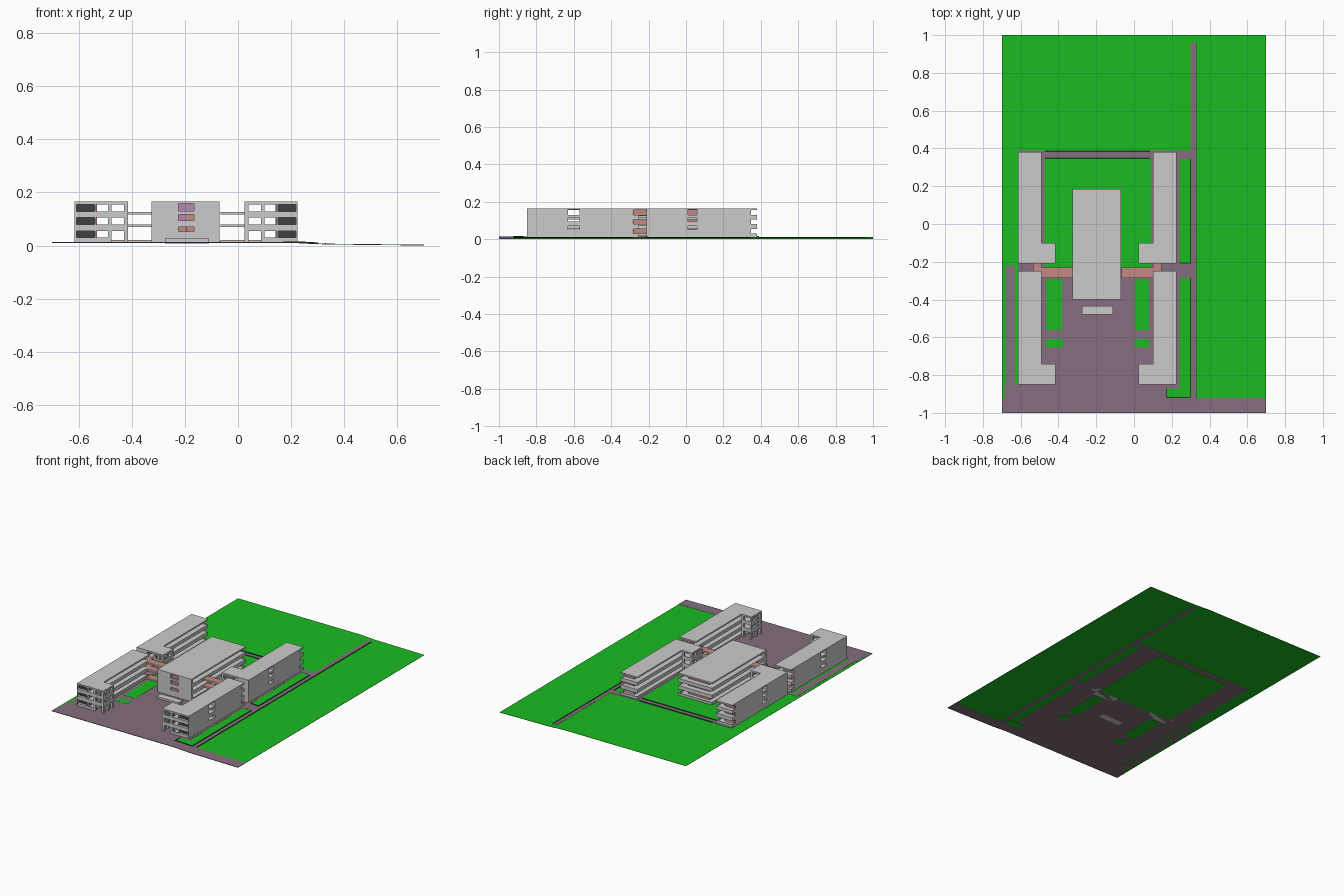
import bpy, bmesh

if "Cube" in bpy.data.objects:
    bpy.data.objects.remove(bpy.data.objects["Cube"])

AXIS = -0.39            # mirrored x = AXIS - x (the complex is symmetric about x = -0.195)


def material(name, rgb):
    m = bpy.data.materials.new(name)
    m.diffuse_color = (*rgb, 1)
    m.use_nodes = True
    m.node_tree.nodes["Principled BSDF"].inputs["Base Color"].default_value = m.diffuse_color
    return m


GREEN = material("grass", (0.01, 0.5, 0.015))
DARK_GREEN = material("hedge", (0.01, 0.06, 0.015))
PAVING = material("paving", (0.24, 0.155, 0.21))
SALMON = material("salmon_wall", (0.55, 0.25, 0.22))
PURPLE = material("purple_panel", (0.45, 0.25, 0.42))
DARK = material("dark_window", (0.05, 0.05, 0.05))


def hull(bm, x0, x1, y0, y1, zl, zr):
    """Six-sided block; zl and zr are (bottom, top) at its left and right ends."""
    v = [bm.verts.new((x, y, z)) for x, zz in ((x0, zl), (x1, zr)) for y in (y0, y1) for z in zz]
    for f in ((0, 1, 3, 2), (4, 6, 7, 5), (0, 4, 5, 1), (2, 3, 7, 6), (0, 2, 6, 4), (1, 5, 7, 3)):
        bm.faces.new([v[i] for i in f])


def finish(bm, name, mat):
    bmesh.ops.recalc_face_normals(bm, faces=bm.faces)
    me = bpy.data.meshes.new(name)
    bm.to_mesh(me)
    bm.free()
    if mat:
        me.materials.append(mat)
    ob = bpy.data.objects.new(name, me)
    bpy.context.collection.objects.link(ob)


def blocks(name, items, mat=None):
    bm = bmesh.new()
    for x0, x1, y0, y1, z0, z1 in items:
        hull(bm, x0, x1, y0, y1, (z0, z1), (z0, z1))
    finish(bm, name, mat)


def pair(name, items, mat=None):
    blocks("left_" + name, items, mat)
    blocks("right_" + name, [(AXIS - b[1], AXIS - b[0], *b[2:]) for b in items], mat)


def height(x):
    """Terrain: level terrace, short bank, gentle slope to the right edge."""
    if x < 0.22:
        return 0.01
    if x < 0.33:
        return 0.01 - (x - 0.22) / 0.11 * 0.006
    return 0.004 * (0.7 - x) / 0.37


def sheet(name, rects, lo, hi, mat):
    bm = bmesh.new()
    for x0, x1, y0, y1 in rects:
        xs = [x0] + [c for c in (0.22, 0.33) if x0 < c < x1] + [x1]
        for a, b in zip(xs, xs[1:]):
            ha, hb = height(a), height(b)
            hull(bm, a, b, y0, y1, (ha + lo, ha + hi), (hb + lo, hb + hi))
    finish(bm, name, mat)


# Grounds
sheet("grass_field", [(-0.7, 0.7, -1, 1)], 0.0008, 0.002, GREEN)
sheet("paving", [(-0.7, 0.7, -1, -0.92), (-0.685, 0.24, -0.92, -0.85), (-0.615, 0.24, -0.85, 0.39),
                 (-0.68, -0.63, -0.85, -0.22), (0.24, 0.30, -0.285, -0.21), (0.24, 0.30, 0.345, 0.39),
                 (0.30, 0.33, -0.92, 0.96)], 0, 0.003, PAVING)
sheet("lawns", [(-0.465, -0.38, -0.56, -0.29), (0.005, 0.08, -0.56, -0.29),
                (-0.465, -0.375, -0.655, -0.61), (0.005, 0.08, -0.655, -0.61),
                (-0.475, 0.09, -0.23, 0.345), (0.17, 0.30, -0.92, -0.87)], -0.001, 0.004, GREEN)
sheet("hedges", [(-0.47, 0.085, 0.345, 0.353), (-0.47, 0.085, 0.382, 0.39), (0.17, 0.30, -0.922, -0.915),
                 (0.17, 0.176, -0.915, -0.87), (0.296, 0.302, -0.92, -0.285), (0.296, 0.302, -0.21, 0.345),
                 (0.328, 0.332, -0.92, 0.96), (0.24, 0.296, -0.21, -0.203)], 0.001, 0.006, DARK_GREEN)

# Storey levels: solid bands and the openings between them
BASE, TOP = 0.012, 0.165
BANDS = [(BASE, 0.03), (0.055, 0.08), (0.105, 0.128), (0.155, TOP)]
OPEN = [(0.03, 0.055), (0.08, 0.105), (0.128, 0.155)]
FLOORS = [(BASE, 0.022), (0.07, 0.078), (0.117, 0.125), (0.155, TOP)]
HOLES = [(0.052, 0.07), (0.095, 0.117), (0.13, 0.158)]
HOLE_BANDS = [(BASE, 0.052), (0.07, 0.095), (0.117, 0.13), (0.158, TOP)]
T = 0.006               # parapet thickness
XO, XR, XG, XT = -0.615, -0.535, -0.49, -0.415   # outer wall, rooms, gallery edge, tower edge


def wing(tag, y0, y1, h0, h1, front_windows):
    """Classroom wing: rooms, inner gallery, rear balconies and stair tower."""
    ye, yf = y1 - 0.035, y0 + (0.02 if front_windows else 0)
    t1 = y0 + 0.11
    pair(tag + "_rooms", [(XO, XR, yf, h0, BASE, TOP), (XO, XR, h1, ye, BASE, TOP)]
         + [(XO, XR, h0, h1, a, b) for a, b in HOLE_BANDS])
    pair(tag + "_gallery_wall", [(XR, XR + 0.003, yf, h0, a, b) for a, b in OPEN]
         + [(XR, XR + 0.003, h1, ye, a, b) for a, b in OPEN], SALMON)
    pair(tag + "_end_wall", [(XO + T, XR, ye, ye + 0.003, a, b) for a, b in OPEN], SALMON)
    # floor slabs, then parapets along gallery and around the ends
    pair(tag + "_slabs", [(XR, XG, y0, y1, a, b) for a, b in FLOORS]
         + [(XO, XR, ye, y1, a, b) for a, b in FLOORS])
    pair(tag + "_parapets", [(XG - T, XG, t1, y1, a, b) for a, b in BANDS]
         + [(XO, XG - T, y1 - T, y1, a, b) for a, b in BANDS]
         + [(XO, XO + T, ye, y1 - T, a, b) for a, b in BANDS]
         + [(XR, XG, y0, y0 + T, a, b) for a, b in BANDS])
    if front_windows:
        pair(tag + "_front_frame", [(XO, XR, y0, yf, a, b) for a, b in BANDS]
             + [(XO, XO + T, y0, yf, BASE, TOP), (XR - T, XR, y0, yf, BASE, TOP)])
        pair(tag + "_front_windows", [(XO + T, XR - T, yf - 0.003, yf, a, b) for a, b in OPEN], DARK)
    # open stair tower: posts, ring beams, roof and half landings
    p, ym = 0.014, (y0 + t1) / 2
    parts = [(x, x + p, y, y + p, BASE, TOP)
             for x in (XG, XT - p) for y in (y0, t1 - p, ym - p / 2)]
    for a, b in BANDS[1:]:
        parts += [(XG, XT, y0, y0 + T, a, b), (XG, XT, t1 - T, t1, a, b), (XT - T, XT, y0, t1, a, b)]
    parts.append((XG, XT, y0, t1, 0.155, TOP))
    parts += [(XG, XT, ym, t1, a, b) for a, b in FLOORS[1:3]]
    pair(tag + "_stair_tower", parts)


wing("front_wing", -0.85, -0.25, -0.63, -0.57, True)
wing("back_wing", -0.21, 0.38, 0.01, 0.06, False)

# Central block: solid front wall with a window column, galleries on the other sides
CX0, CX1, CY0, CY1 = -0.325, -0.07, -0.4, 0.185
WX0, WX1 = -0.225, -0.165
blocks("central_front_wall", [(CX0, WX0, CY0, CY0 + 0.015, BASE, TOP), (WX1, CX1, CY0, CY0 + 0.015, BASE, TOP)]
       + [(WX0, WX1, CY0, CY0 + 0.015, a, b) for a, b in HOLE_BANDS])
blocks("central_window_panels", [(WX0, WX1, CY0 + 0.012, CY0 + 0.016, a, b) for a, b in HOLES[1:]], PURPLE)
blocks("central_lower_panels", [(-0.195, WX1, CY0 + 0.009, CY0 + 0.012, a, b) for a, b in HOLES[:2]], SALMON)
blocks("central_core", [(CX0 + 0.045, CX1 - 0.045, CY0 + 0.015, CY1 - 0.04, BASE, 0.155)], SALMON)
blocks("central_slabs", [(CX0, CX1, CY0 + 0.015, CY1, a, b) for a, b in FLOORS])
blocks("central_parapets", [r + band for band in BANDS for r in (
    (CX0, CX0 + T, CY0 + 0.015, CY1), (CX1 - T, CX1, CY0 + 0.015, CY1), (CX0 + T, CX1 - T, CY1 - T, CY1))])
blocks("entrance_step", [(-0.275, -0.11, -0.48, -0.435, 0.008, 0.026)])

# Covered walkways joining the wings to the central block
LINKS = [(0.01, 0.02), (0.07, 0.08), (0.117, 0.127)]
pair("bridges", [(XG, CX0, -0.285, -0.23, a, b - 0.001) for a, b in LINKS]
     + [(XR, XG, -0.25, -0.21, a, b - 0.001) for a, b in LINKS])
pair("bridge_floor", [(XG, CX0, -0.283, -0.232, b - 0.001, b) for a, b in LINKS]
     + [(XR, XG, -0.25, -0.21, b - 0.001, b) for a, b in LINKS], SALMON)
